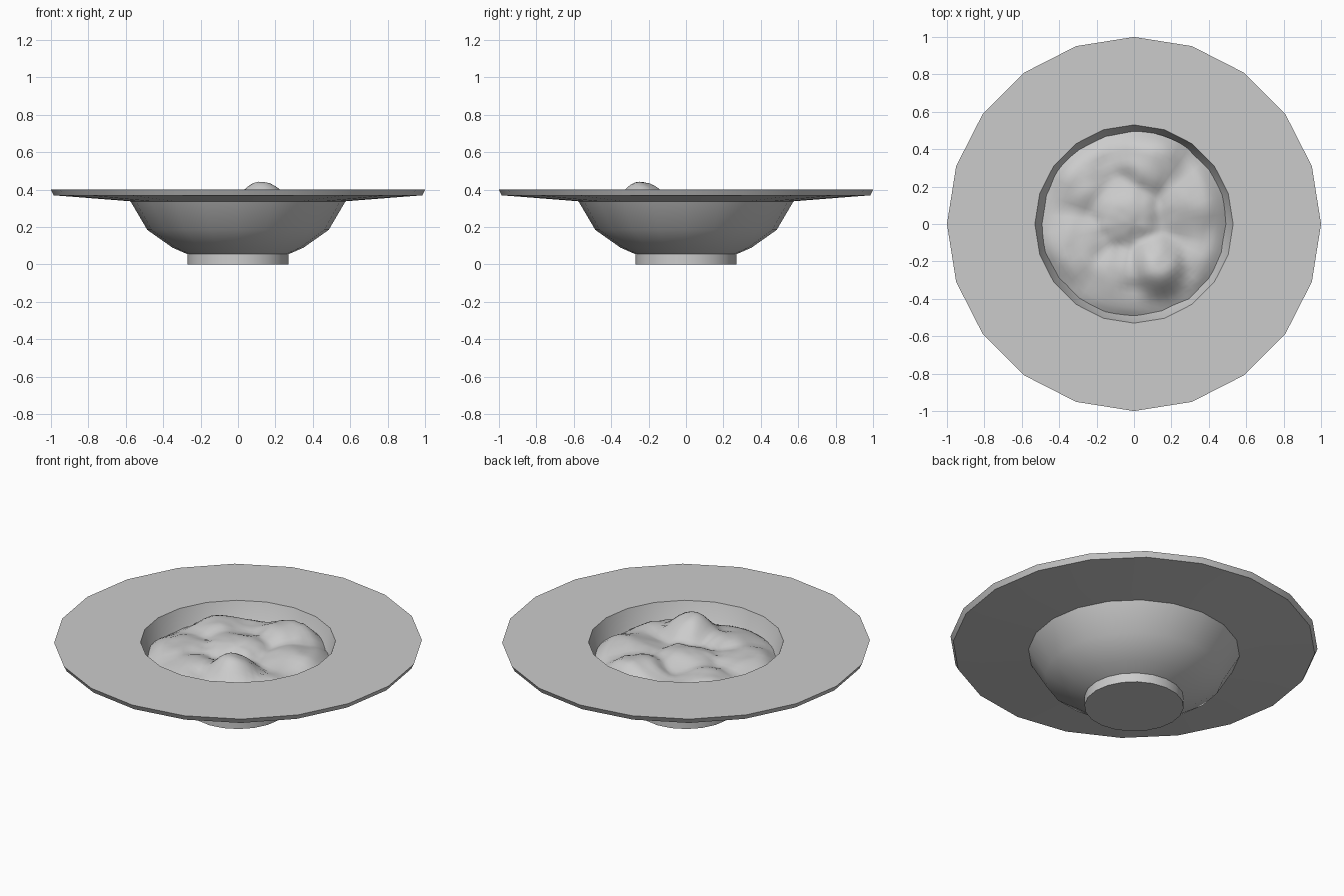
import bpy, bmesh, math
from mathutils import Vector, noise

if "Cube" in bpy.data.objects:
    bpy.data.objects.remove(bpy.data.objects["Cube"])

SIDES = 20


def finish(name, bm, angle):
    bmesh.ops.recalc_face_normals(bm, faces=bm.faces)
    mesh = bpy.data.meshes.new(name)
    bm.to_mesh(mesh)
    bm.free()
    obj = bpy.data.objects.new(name, mesh)
    bpy.context.collection.objects.link(obj)
    bpy.ops.object.select_all(action='DESELECT')
    obj.select_set(True)
    bpy.context.view_layer.objects.active = obj
    bpy.ops.object.shade_smooth_by_angle(angle=math.radians(angle))
    return obj


def lathe(name, profile, angle=35):
    """Turn an (r, z) profile about z and cap both ends."""
    bm = bmesh.new()
    rings = []
    for r, z in profile:
        rings.append([bm.verts.new((r * math.sin(2 * math.pi * i / SIDES),
                                    r * math.cos(2 * math.pi * i / SIDES), z))
                      for i in range(SIDES)])
    for a, b in zip(rings, rings[1:]):
        for i in range(SIDES):
            j = (i + 1) % SIDES
            bm.faces.new((a[i], a[j], b[j], b[i]))
    bm.faces.new(rings[0])
    bm.faces.new(rings[-1])
    return finish(name, bm, angle)


# Wide-rimmed bowl: foot, outer wall, rim, then inner wall
lathe("bowl", [(0.27, 0.0), (0.27, 0.055), (0.35, 0.09), (0.485, 0.185),
               (0.575, 0.338), (0.985, 0.37), (1.0, 0.40), (0.53, 0.40),
               (0.50, 0.31), (0.44, 0.20), (0.33, 0.12), (0.22, 0.09)])

# Lumps of the food: x, y, radius, height above the base level
LUMPS = [(0.13, -0.23, 0.14, 0.105), (0.10, 0.33, 0.17, 0.075),
         (-0.05, 0.07, 0.18, 0.06), (0.30, 0.12, 0.18, 0.05),
         (-0.28, 0.22, 0.17, 0.045), (-0.30, -0.10, 0.18, 0.04),
         (-0.10, -0.26, 0.15, 0.04), (0.30, -0.22, 0.13, 0.03)]


def food_height(x, y):
    h = 0.32
    lump = 0.0
    for cx, cy, rad, top in LUMPS:
        d = math.hypot(x - cx, y - cy) / rad
        lump = max(lump, top * math.exp(-d ** 3))
    h += lump + 0.02 * noise.noise(Vector((x * 6, y * 6, 3.1)))
    h += 0.008 * noise.noise(Vector((x * 15, y * 15, 7.7)))
    edge = max(0.0, (math.hypot(x, y) - 0.40) / 0.10)
    return h - 0.035 * edge ** 2


# Lumpy food filling the bowl
bm = bmesh.new()
RINGS, SEGS = 20, 60
centre = bm.verts.new((0, 0, food_height(0, 0)))
prev = None
for k in range(1, RINGS + 1):
    r = 0.497 * k / RINGS
    ring = []
    for i in range(SEGS):
        a = 2 * math.pi * i / SEGS
        x, y = r * math.cos(a), r * math.sin(a)
        ring.append(bm.verts.new((x, y, food_height(x, y))))
    for i in range(SEGS):
        j = (i + 1) % SEGS
        if prev is None:
            bm.faces.new((centre, ring[i], ring[j]))
        else:
            bm.faces.new((prev[i], ring[i], ring[j], prev[j]))
    prev = ring
food = finish("food", bm, 60)
if food.data.polygons[0].normal.z < 0:
    food.data.flip_normals()
